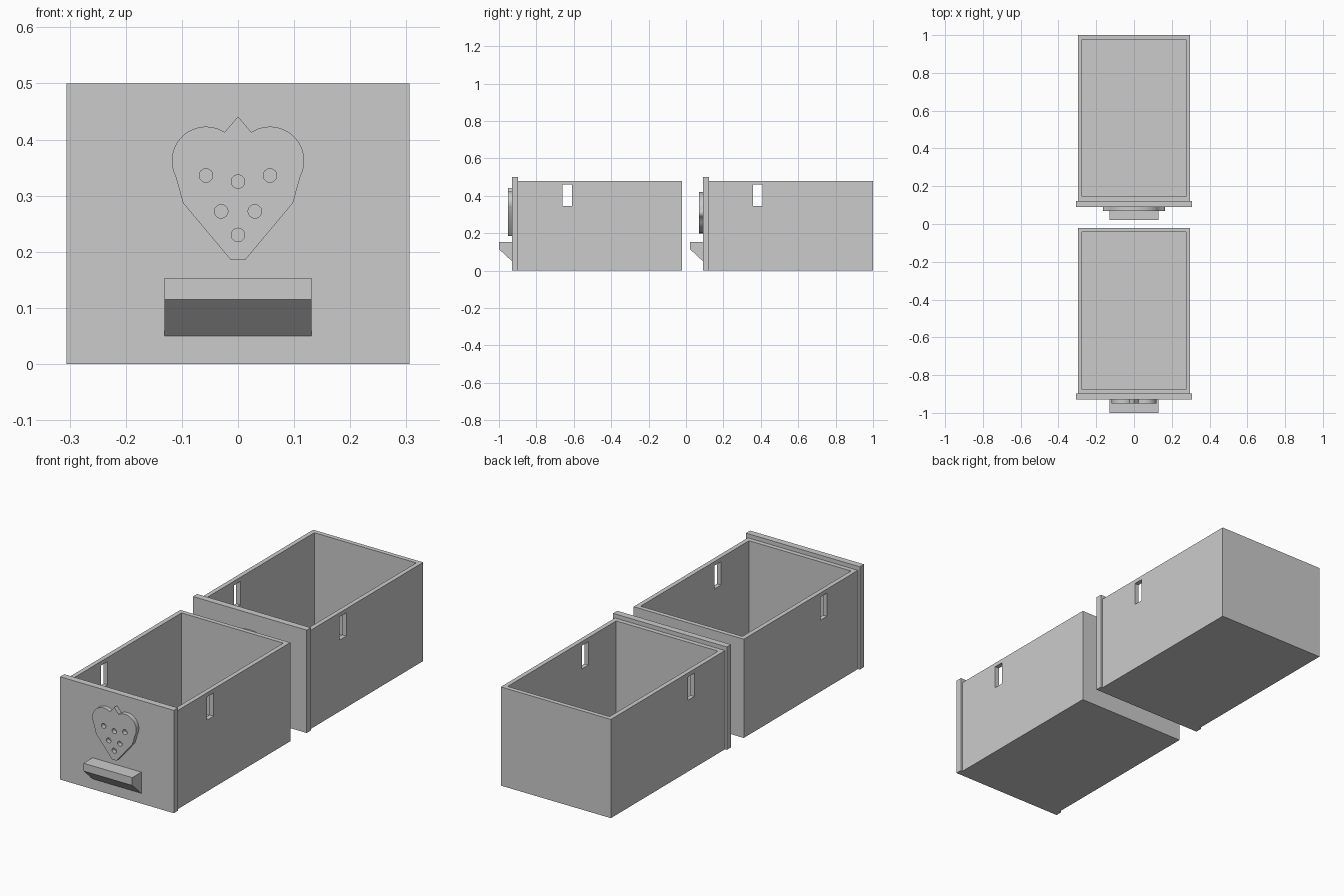
import bpy, bmesh
from math import sin, cos, pi, radians

if "Cube" in bpy.data.objects:
    bpy.data.objects.remove(bpy.data.objects["Cube"])

grey = bpy.data.materials.new("light_grey")
grey.use_nodes = True
COLOUR = (0.6, 0.6, 0.6, 1)
grey.diffuse_color = COLOUR
grey.node_tree.nodes["Principled BSDF"].inputs["Base Color"].default_value = COLOUR


def add_object(name, data):
    obj = bpy.data.objects.new(name, data)
    bpy.context.collection.objects.link(obj)
    data.materials.append(grey)
    return obj


def activate(obj):
    bpy.ops.object.select_all(action="DESELECT")
    obj.select_set(True)
    bpy.context.view_layer.objects.active = obj


def box(name, x, y, z):
    """Box from (low, high) ranges on each axis."""
    bm = bmesh.new()
    bmesh.ops.create_cube(bm, size=1)
    for v in bm.verts:
        v.co = [r[0] if c < 0 else r[1] for c, r in zip(v.co, (x, y, z))]
    mesh = bpy.data.meshes.new(name)
    bm.to_mesh(mesh)
    bm.free()
    return add_object(name, mesh)


def cut(obj, cutter):
    cutter.hide_render = True
    mod = obj.modifiers.new("cut", "BOOLEAN")
    mod.operation, mod.solver, mod.object = "DIFFERENCE", "EXACT", cutter
    activate(obj)
    bpy.ops.object.modifier_apply(modifier=mod.name)
    bpy.data.objects.remove(cutter)


def prism(name, profile, half_width):
    """Extrude a (y, z) profile along x."""
    bm = bmesh.new()
    face = bm.faces.new([bm.verts.new((-half_width, y, z)) for y, z in profile])
    out = bmesh.ops.extrude_face_region(bm, geom=[face])["geom"]
    verts = [g for g in out if isinstance(g, bmesh.types.BMVert)]
    bmesh.ops.translate(bm, verts=verts, vec=(2 * half_width, 0, 0))
    bmesh.ops.recalc_face_normals(bm, faces=bm.faces)
    mesh = bpy.data.meshes.new(name)
    bm.to_mesh(mesh)
    bm.free()
    return add_object(name, mesh)


def arc(cx, cz, rx, rz, start, end, steps):
    angles = [radians(start + (end - start) * i / steps) for i in range(steps + 1)]
    return [(cx + rx * cos(a), cz + rz * sin(a)) for a in angles]


def emblem(name, outlines, y_front, y_back):
    """Filled flat outline with holes, thickened and stood upright."""
    curve = bpy.data.curves.new(name, "CURVE")
    curve.dimensions, curve.fill_mode = "2D", "BOTH"
    curve.extrude = (y_back - y_front) / 2
    for points in outlines:
        spline = curve.splines.new("POLY")
        spline.points.add(len(points) - 1)
        for p, (x, z) in zip(spline.points, points):
            p.co = (x, z, 0, 1)
        spline.use_cyclic_u = True
    obj = add_object(name, curve)
    obj.rotation_euler.x = pi / 2
    obj.location.y = (y_front + y_back) / 2
    activate(obj)
    bpy.ops.object.convert(target="MESH")
    bpy.ops.object.shade_smooth_by_angle(angle=radians(25))


def drawer(prefix, panel_y, back_y, slot_y):
    body_y = panel_y + 0.032
    wall = 0.022
    # Open tray with a slot through both side walls
    tray = box(prefix + "_tray", (-0.296, 0.296), (body_y, back_y), (0, 0.48))
    cut(tray, box("hollow", (-0.274, 0.274), (body_y + wall, back_y - wall), (wall, 0.6)))
    cut(tray, box("slot", (-0.4, 0.4), (slot_y, slot_y + 0.05), (0.347, 0.46)))
    # Front panel and wedge-shaped pull
    box(prefix + "_front_panel", (-0.306, 0.306), (panel_y, body_y), (0, 0.5))
    prism(prefix + "_handle",
          [(panel_y, 0.05), (panel_y, 0.153), (panel_y - 0.07, 0.153),
           (panel_y - 0.07, 0.115)], 0.131)


drawer("front_drawer", -0.93, -0.021, -0.66)
drawer("rear_drawer", 0.091, 1.0, 0.359)

# Strawberry relief: right half mirrored, with seed holes
half = [(0.0, 0.441)] + arc(0.057, 0.362, 0.061, 0.061, 123, -28, 24)
half += [(0.098, 0.287), (0.0125, 0.185)]
strawberry = half + [(-x, z) for x, z in reversed(half[1:])]
seeds = [(-0.057, 0.336), (0.057, 0.336), (0, 0.325),
         (-0.03, 0.272), (0.03, 0.272), (0, 0.23)]
holes = [arc(x, z, 0.012, 0.012, 0, 345, 23) for x, z in seeds]
emblem("strawberry_relief", [strawberry] + holes, -0.951, -0.929)

# Lemon relief: oval with a nub at each end
side = arc(0, 0.31, 0.14, 0.11, 90, 22, 12) + arc(0.14, 0.31, 0.025, 0.025, 60, -60, 8)
side += arc(0, 0.31, 0.14, 0.11, -22, -90, 12)
lemon = side + [(-x, z) for x, z in reversed(side[1:-1])]
emblem("lemon_relief", [lemon], 0.07, 0.092)
